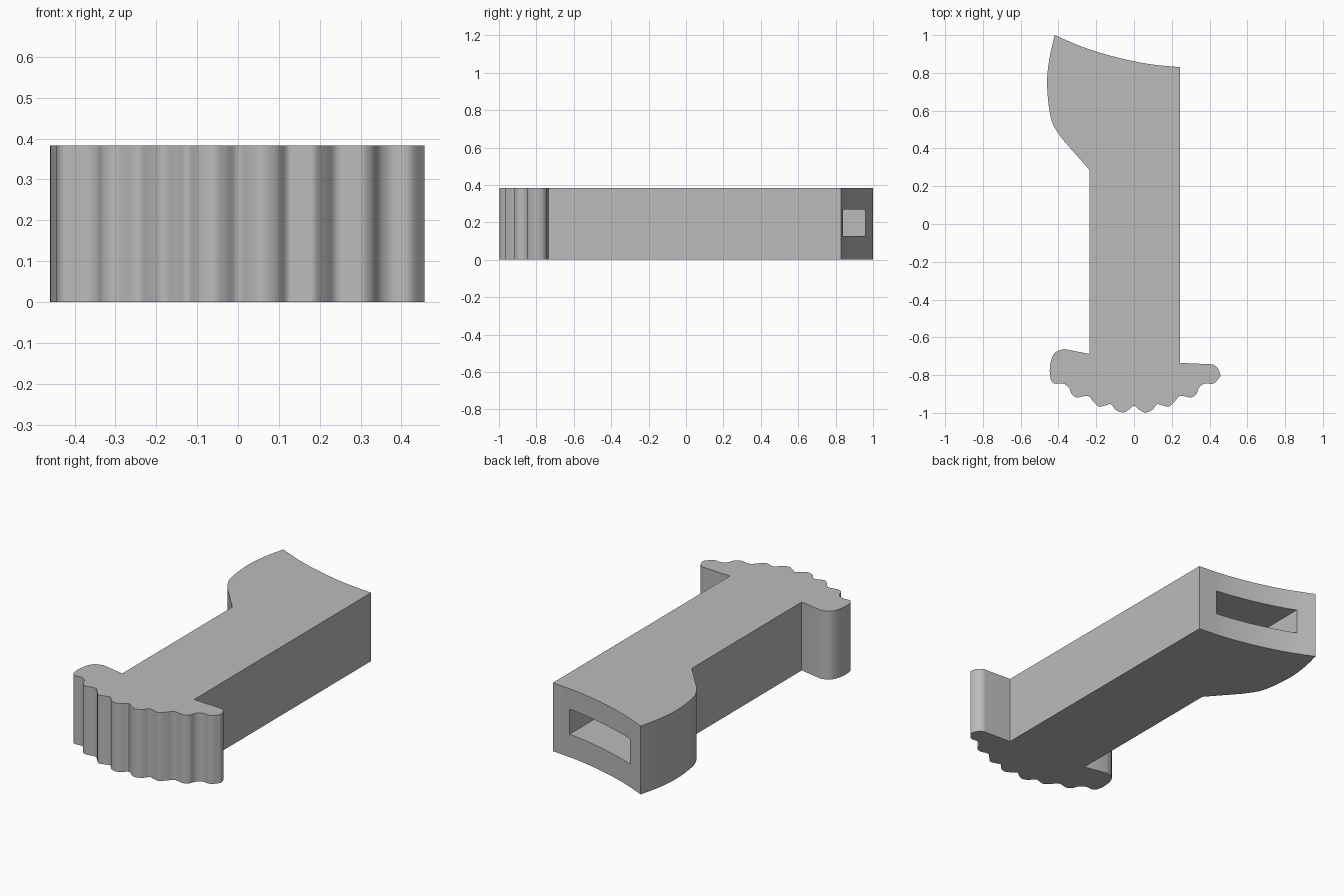
import bpy
import bmesh
from math import radians
from mathutils import Vector
from mathutils.interpolate import poly_3d_calc  # noqa: F401

HEIGHT = 0.383
STEPS = 5

if "Cube" in bpy.data.objects:
    bpy.data.objects.remove(bpy.data.objects["Cube"])

grey = bpy.data.materials.new("plain grey")
grey.use_nodes = True
grey.diffuse_color = (0.5, 0.5, 0.5, 1)
grey.node_tree.nodes["Principled BSDF"].inputs["Base Color"].default_value = grey.diffuse_color


def smooth_run(points):
    """Pass a smooth curve through a run of control points."""
    pts = [Vector(p) for p in points]
    pts = [2 * pts[0] - pts[1]] + pts + [2 * pts[-1] - pts[-2]]
    run = []
    for a, b, c, d in zip(pts, pts[1:], pts[2:], pts[3:]):
        for i in range(STEPS):
            t = i / STEPS
            run.append(b + t * (c - a) / 2
                       + t * t * (a - 2.5 * b + 2 * c - d / 2)
                       + t ** 3 * (1.5 * (b - c) + (d - a) / 2))
    return run + [pts[-2]]


def prism(name, outline, bottom, top):
    """Extrude a closed outline between two heights."""
    bm = bmesh.new()
    base = bm.faces.new([bm.verts.new((p[0], p[1], bottom)) for p in outline])
    lid = bmesh.ops.extrude_face_region(bm, geom=[base])["geom"]
    verts = [g for g in lid if isinstance(g, bmesh.types.BMVert)]
    bmesh.ops.translate(bm, verts=verts, vec=(0, 0, top - bottom))
    bmesh.ops.recalc_face_normals(bm, faces=bm.faces)
    mesh = bpy.data.meshes.new(name)
    bm.to_mesh(mesh)
    bm.free()
    mesh.materials.append(grey)
    obj = bpy.data.objects.new(name, mesh)
    bpy.context.collection.objects.link(obj)
    return obj


# Scalloped front edge, mirrored about the middle
half = [(0.03, -0.985), (0.06, -0.998), (0.095, -0.985), (0.122, -0.955),
        (0.15, -0.96), (0.185, -0.967), (0.215, -0.94), (0.245, -0.91),
        (0.3, -0.918), (0.33, -0.9), (0.345, -0.865), (0.375, -0.845),
        (0.42, -0.845)]
scallops = [(-x, y) for x, y in reversed(half)] + [(0, -0.963)] + half

# Rounded ends of the front crosspiece
left_end = [(0.45, -0.815), (0.457, -0.8), (0.445, -0.765), (0.42, -0.745), (0.39, -0.742)]
right_end = [(-0.37, -0.662), (-0.41, -0.675), (-0.435, -0.71),
             (-0.446, -0.77), (-0.44, -0.825)]

# Concave back edge and bulging hook
back_edge = [(0.243, 0.83), (0.08, 0.847), (-0.09, 0.882), (-0.26, 0.933), (-0.42, 1)]
hook = [(-0.42, 1), (-0.447, 0.88), (-0.46, 0.76), (-0.452, 0.63),
        (-0.43, 0.53), (-0.38, 0.45)]

outline = smooth_run(right_end + scallops + left_end)
outline += [(0.243, -0.735)]
outline += smooth_run(back_edge) + smooth_run(hook)[1:]
outline += [(-0.235, 0.285), (-0.235, -0.688)]
body = prism("body", outline, 0, HEIGHT)

# Rectangular slot sunk into the back edge
slot = prism("slot_cutter", [(-0.325, 0.45), (0.133, 0.45), (0.133, 1.1), (-0.325, 1.1)],
             0.128, 0.268)
slot.hide_render = True
cut = body.modifiers.new("slot", "BOOLEAN")
cut.object = slot
cut.operation = "DIFFERENCE"
cut.solver = "EXACT"

bpy.ops.object.select_all(action="DESELECT")
body.select_set(True)
bpy.context.view_layer.objects.active = body
bpy.ops.object.modifier_apply(modifier=cut.name)
bpy.data.objects.remove(slot)
bpy.ops.object.shade_smooth_by_angle(angle=radians(30))
